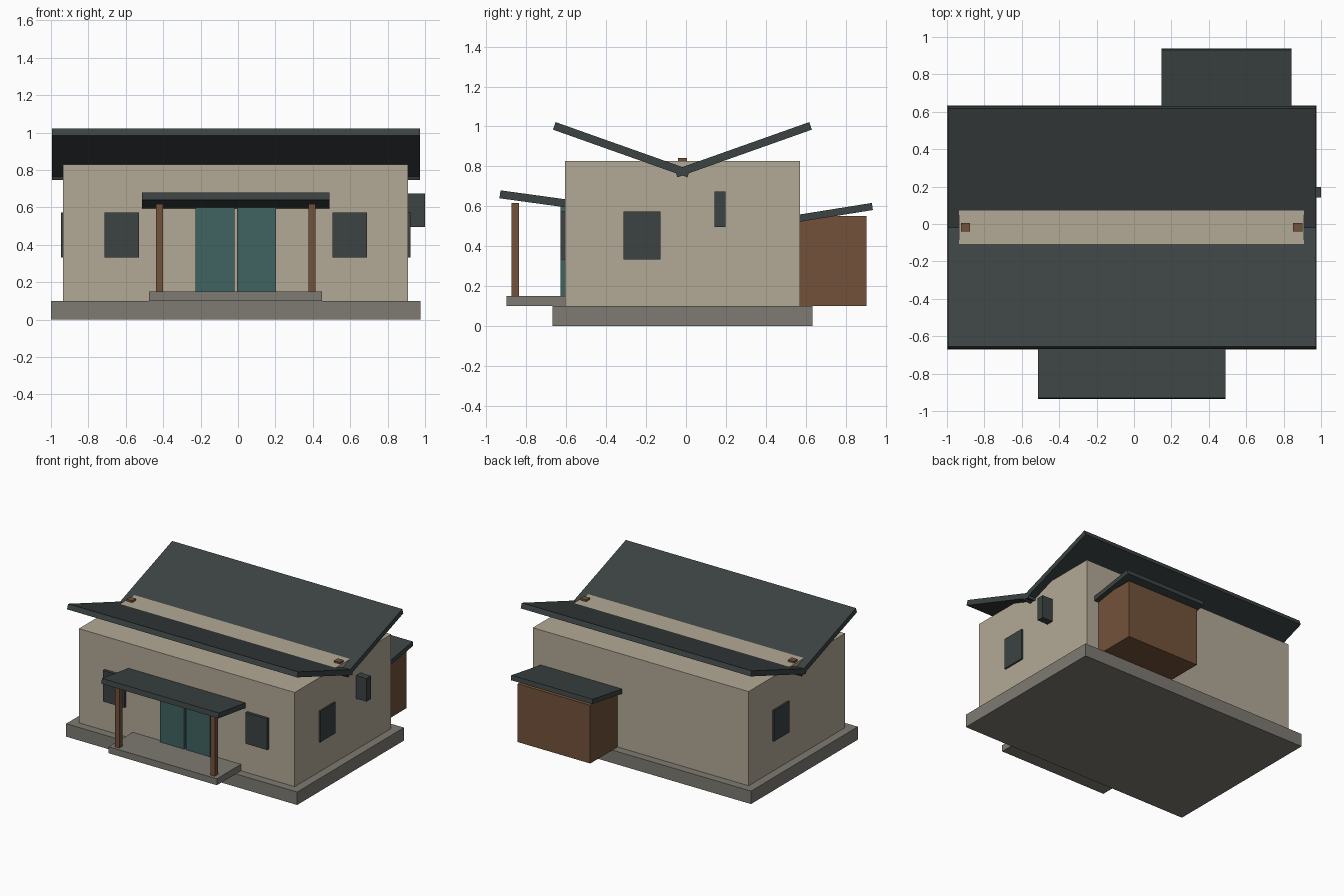
import bpy

if "Cube" in bpy.data.objects:
    bpy.data.objects.remove(bpy.data.objects["Cube"])

CX, CY = -0.0125, -0.018   # house centre; the plan is mirrored about it


def material(name, rgb):
    m = bpy.data.materials.new(name)
    m.diffuse_color = (*rgb, 1)
    m.use_nodes = True
    m.node_tree.nodes["Principled BSDF"].inputs["Base Color"].default_value = m.diffuse_color
    return m


PLASTER = material("plaster", (0.45, 0.40, 0.31))
SLATE = material("slate", (0.045, 0.055, 0.056))
WOOD = material("wood", (0.17, 0.085, 0.042))
TEAL = material("teal", (0.05, 0.125, 0.12))
STONE = material("stone", (0.21, 0.195, 0.17))


def prism(name, profile, x0, x1, mat):
    """Extrude a (y, z) profile from x0 to x1."""
    n = len(profile)
    verts = [(x, y, z) for x in (x0, x1) for y, z in profile]
    faces = [tuple(range(n))[::-1], tuple(range(n, 2 * n))]
    faces += [(i, (i + 1) % n, n + (i + 1) % n, n + i) for i in range(n)]
    area = sum(profile[i][0] * profile[(i + 1) % n][1]
               - profile[(i + 1) % n][0] * profile[i][1] for i in range(n))
    if area < 0:
        faces = [f[::-1] for f in faces]
    mesh = bpy.data.meshes.new(name)
    mesh.from_pydata(verts, [], faces)
    mesh.materials.append(mat)
    ob = bpy.data.objects.new(name, mesh)
    bpy.context.collection.objects.link(ob)
    return ob


def box(name, x, y, z, mat):
    return prism(name, [(y[0], z[0]), (y[1], z[0]), (y[1], z[1]), (y[0], z[1])], *x, mat)


def slab(name, a, b, thick, x, mat):
    """Sloping roof slab: a and b are (y, z) ends of its underside."""
    dy, dz = b[0] - a[0], b[1] - a[1]
    length = (dy * dy + dz * dz) ** 0.5
    ny, nz = -dz / length * thick, dy / length * thick
    if nz < 0:
        ny, nz = -ny, -nz
    return prism(name, [a, b, (b[0] + ny, b[1] + nz), (a[0] + ny, a[1] + nz)], *x, mat)


# Foundation and walls
box("foundation", (-1.0, 0.975), (-0.67, 0.634), (0, 0.1), STONE)
box("walls", (-0.935, 0.91), (-0.607, 0.571), (0.1, 0.828), PLASTER)

# Butterfly roof, ridge post tops in the valley
for side, s in (("front", 1), ("back", -1)):
    slab(side + "_roof", (CY - s * 0.649, 0.984), (CY + s * 0.025, 0.745), 0.04,
         (-0.995, 0.972), SLATE)
for side, s in (("left", -1), ("right", 1)):
    x = CX + s * 0.888
    box(side + "_valley_post", (x - 0.025, x + 0.025), (CY - 0.023, CY + 0.023),
        (0.76, 0.842), WOOD)

    # Front windows, doors and porch posts
    x = CX + s * 0.61
    box(side + "_front_window", (x - 0.092, x + 0.092), (-0.63, -0.59), (0.333, 0.573), SLATE)
    x = CX + s * 0.111
    box(side + "_door", (x - 0.104, x + 0.104), (-0.63, -0.59), (0.15, 0.605), TEAL)
    x = CX + s * 0.408
    box(side + "_porch_post", (x - 0.019, x + 0.019), (-0.875, -0.838), (0.15, 0.617), WOOD)

    # End windows, on opposite halves of the two gable walls
    x = CX + s * 0.915
    y = CY - s * 0.202
    box(side + "_end_window", (x - 0.02, x + 0.02), (y - 0.093, y + 0.093), (0.333, 0.573), SLATE)

# Porch
box("porch_step", (-0.475, 0.45), (-0.9, -0.6), (0.1, 0.15), STONE)
slab("porch_roof", (-0.935, 0.64), (-0.6, 0.594), 0.04, (-0.513, 0.488), SLATE)

# Rear shed with its own sloping roof
box("shed", (0.185, 0.805), (0.56, 0.905), (0.1, 0.55), WOOD)
slab("shed_roof", (0.55, 0.519), (0.937, 0.581), 0.036, (0.147, 0.842), SLATE)

# Wall-mounted box on the right end
box("wall_box", (0.9, 1.0), (0.142, 0.197), (0.495, 0.674), SLATE)
